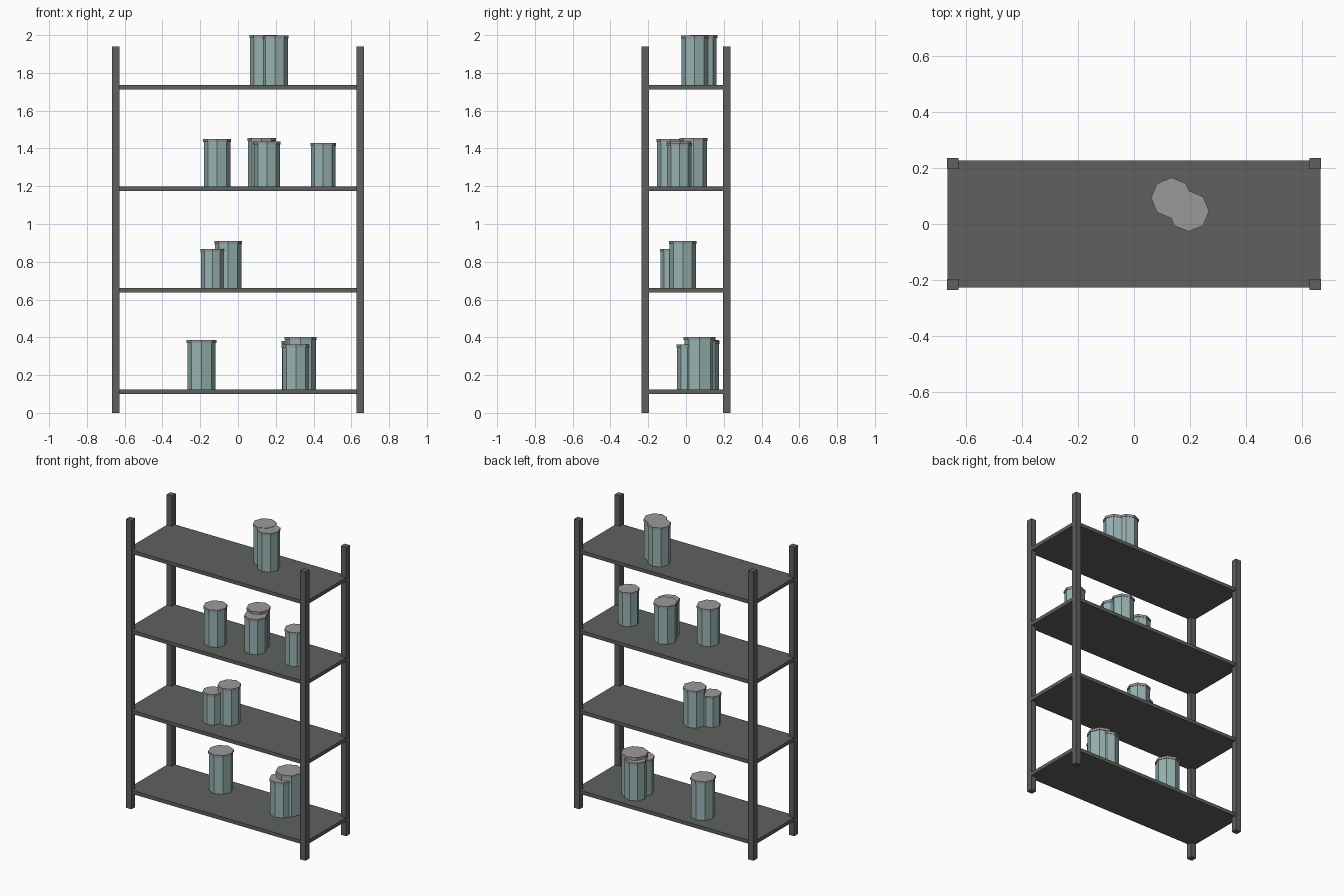
import bpy

cube = bpy.data.objects.get("Cube")
if cube:
    bpy.data.objects.remove(cube, do_unlink=True)


def make_material(name, colour):
    mat = bpy.data.materials.new(name)
    mat.use_nodes = True
    mat.diffuse_color = (*colour, 1)
    mat.node_tree.nodes["Principled BSDF"].inputs["Base Color"].default_value = (*colour, 1)
    return mat


METAL = make_material("dark grey metal", (0.115, 0.12, 0.11))
GLASS = make_material("pale teal", (0.31, 0.45, 0.44))
LID = make_material("light grey lid", (0.33, 0.32, 0.32))


def box(name, size, centre, mat):
    bpy.ops.mesh.primitive_cube_add(size=1, location=centre)
    ob = bpy.context.object
    ob.name = name
    ob.scale = size
    bpy.ops.object.transform_apply(location=False, rotation=False, scale=True)
    ob.data.materials.append(mat)


def prism(name, radius, x, y, bottom, top, mat):
    bpy.ops.mesh.primitive_cylinder_add(vertices=8, radius=radius, depth=top - bottom,
                                        location=(x, y, (bottom + top) / 2))
    ob = bpy.context.object
    ob.name = name
    ob.data.materials.append(mat)


def jar(name, x, y, radius, bottom, top):
    # Octagonal body with a slightly wider flat lid
    lid_base = top - 0.016
    prism(name + "_body", radius * 0.95, x, y, bottom, lid_base, GLASS)
    prism(name + "_lid", radius, x, y, lid_base, top, LID)


# Corner posts
POST, HEIGHT = 0.04, 1.94
for side, sx in (("right", -1), ("left", 1)):
    for end, sy in (("front", -1), ("back", 1)):
        box(f"{end}_{side}_post", (POST, POST, HEIGHT),
            (sx * 0.647, sy * 0.216, HEIGHT / 2), METAL)

# Jars per shelf, lowest shelf first: x, y, radius, top
contents = [
    [(-0.193, 0.095, 0.079, 0.386), (0.331, 0.072, 0.085, 0.402),
     (0.307, 0.025, 0.076, 0.362), (0.3, 0.106, 0.071, 0.38)],
    [(-0.136, -0.075, 0.062, 0.868), (-0.052, -0.017, 0.073, 0.91)],
    [(-0.11, -0.083, 0.074, 1.45), (0.125, 0.04, 0.075, 1.455),
     (0.153, -0.03, 0.072, 1.437), (0.451, -0.035, 0.068, 1.428)],
    [(0.134, 0.093, 0.073, 2.0), (0.195, 0.046, 0.073, 1.998)],
]

# Shelves and the jars standing on them
THICK = 0.024
for level, jars in enumerate(contents):
    z = 0.112 + level * 0.5375
    box(f"shelf_{level + 1}", (1.33, 0.455, THICK), (0, 0, z), METAL)
    for i, (x, y, r, top) in enumerate(jars):
        jar(f"jar_{level + 1}_{i + 1}", x, y, r, z + THICK / 2, top)
